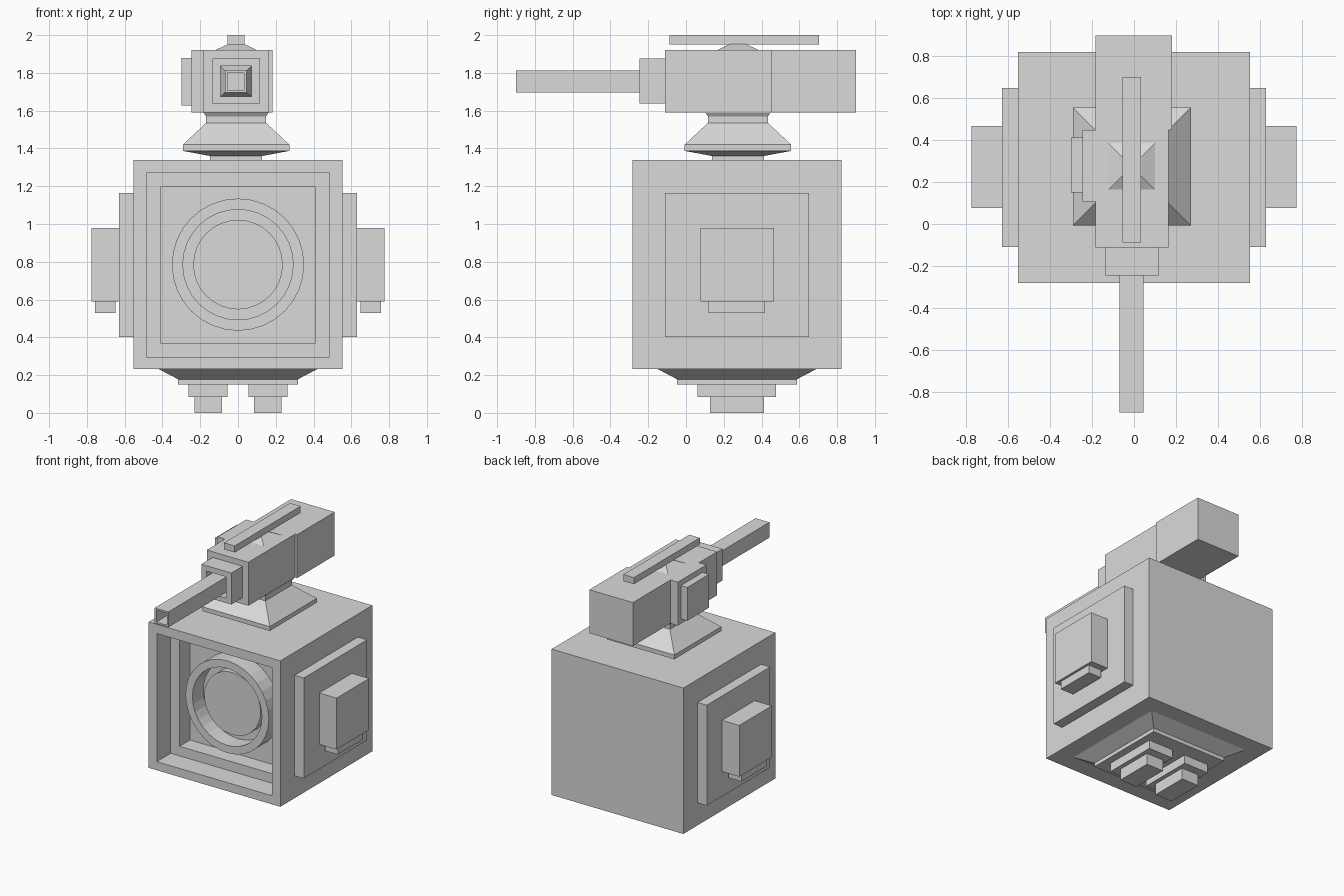
import bpy, bmesh, math

if "Cube" in bpy.data.objects:
    bpy.data.objects.remove(bpy.data.objects["Cube"])

grey = bpy.data.materials.new("light grey")
grey.diffuse_color = (0.7, 0.7, 0.7, 1)
grey.use_nodes = True
grey.node_tree.nodes["Principled BSDF"].inputs["Base Color"].default_value = grey.diffuse_color


def loft(name, rings):
    """Join successive closed point rings and cap both ends."""
    bm = bmesh.new()
    loops = [[bm.verts.new(p) for p in ring] for ring in rings]
    n = len(loops[0])
    for a, b in zip(loops, loops[1:]):
        for i in range(n):
            j = (i + 1) % n
            bm.faces.new((a[i], a[j], b[j], b[i]))
    bm.faces.new(loops[0])
    bm.faces.new(loops[-1])
    bmesh.ops.recalc_face_normals(bm, faces=bm.faces)
    mesh = bpy.data.meshes.new(name)
    bm.to_mesh(mesh)
    bm.free()
    mesh.materials.append(grey)
    obj = bpy.data.objects.new(name, mesh)
    bpy.context.collection.objects.link(obj)
    return obj


def rect_z(x0, x1, y0, y1, z):
    return [(x0, y0, z), (x1, y0, z), (x1, y1, z), (x0, y1, z)]


def rect_y(x0, x1, z0, z1, y):
    return [(x0, y, z0), (x1, y, z0), (x1, y, z1), (x0, y, z1)]


def box(name, x0, x1, y0, y1, z0, z1):
    return loft(name, [rect_z(x0, x1, y0, y1, z) for z in (z0, z1)])


def circle_y(r, y, z=0.785, n=32):
    return [(r * math.cos(2 * math.pi * i / n), y,
             z + r * math.sin(2 * math.pi * i / n)) for i in range(n)]


# Cube body with a two-step recess in its front
full = (-0.553, 0.553, 0.232, 1.34)
outer = (-0.485, 0.485, 0.297, 1.27)
inner = (-0.41, 0.41, 0.37, 1.197)
loft("body", [rect_y(*r, y) for r, y in (
    (full, 0.822), (full, -0.282), (outer, -0.282),
    (outer, -0.115), (inner, -0.115), (inner, 0.01))])

# Round porthole: raised rim, gap and centre disc
loft("porthole", [circle_y(r, y) for r, y in (
    (0.35, 0.015), (0.35, -0.13), (0.292, -0.13),
    (0.292, 0.0), (0.237, 0.0), (0.237, -0.067))])

# Side plates, side pods and the vents under them, plus legs and feet
for side, s in (("left", -1), ("right", 1)):
    def pair(name, x0, x1, *yz):
        box(side + "_" + name, *sorted((s * x0, s * x1)), *yz)
    pair("side_plate", 0.55, 0.63, -0.11, 0.65, 0.402, 1.165)
    pair("side_pod", 0.625, 0.775, 0.076, 0.467, 0.59, 0.98)
    pair("pod_vent", 0.648, 0.757, 0.118, 0.418, 0.53, 0.595)
    pair("leg", 0.055, 0.262, 0.062, 0.477, 0.085, 0.155)
    pair("foot", 0.086, 0.23, 0.127, 0.413, 0.0, 0.09)

# Tapered underside
loft("underside", [rect_z(-h, h, 0.27 - h, 0.27 + h, z) for h, z in (
    (0.42, 0.232), (0.317, 0.178), (0.317, 0.15))])

# Flared neck under the head
loft("neck", [rect_z(-0.01 - h, -0.01 + h, 0.275 - h, 0.275 + h, z) for h, z in (
    (0.137, 1.335), (0.137, 1.36), (0.282, 1.387), (0.282, 1.42),
    (0.159, 1.535), (0.159, 1.57), (0.174, 1.592))])

# Head blocks and the stepped pod on its left
box("head_front", -0.184, 0.165, -0.112, 0.45, 1.59, 1.92)
box("head_rear", -0.184, 0.182, 0.45, 0.9, 1.59, 1.92)
box("head_side_block", -0.246, -0.18, 0.107, 0.45, 1.59, 1.92)
box("head_side_pod", -0.3, -0.24, 0.15, 0.413, 1.627, 1.88)

# Collar with an opening that holds a tapered barrel seat
collar = (-0.135, 0.117, 1.638, 1.877)
opening = (-0.092, 0.072, 1.675, 1.836)
tube = (-0.07, 0.045, 1.695, 1.812)
bore = (-0.056, 0.033, 1.708, 1.799)
loft("collar", [rect_y(*r, y) for r, y in (
    (collar, -0.105), (collar, -0.247), (opening, -0.247),
    (opening, -0.15), (tube, -0.2))])

# Square barrel with a hollow tip
loft("barrel", [rect_y(*r, y) for r, y in (
    (tube, -0.19), (tube, -0.9), (bore, -0.9), (bore, -0.72))])

# Top rail on a small pyramid mount
loft("rail_mount", [rect_z(-0.01 - h, -0.01 + h, 0.275 - h, 0.275 + h, z)
                    for h, z in ((0.115, 1.918), (0.045, 1.952))])
box("top_rail", -0.055, 0.034, -0.088, 0.703, 1.95, 2.0)
